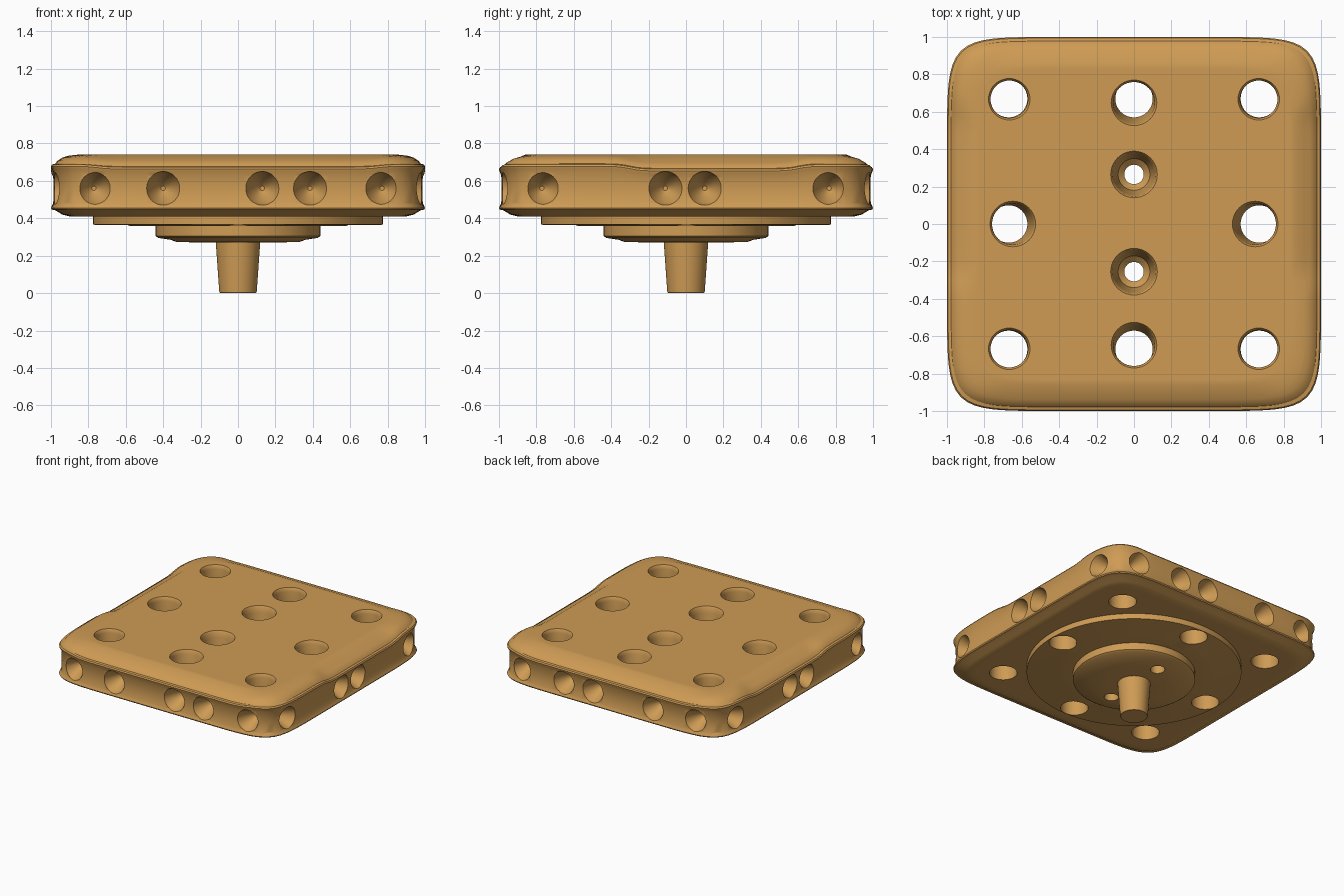
import bpy, bmesh, math
from mathutils import Matrix

if "Cube" in bpy.data.objects:
    bpy.data.objects.remove(bpy.data.objects["Cube"])

mat = bpy.data.materials.new("tan")
mat.diffuse_color = (0.62, 0.33, 0.09, 1)
mat.use_nodes = True
mat.node_tree.nodes["Principled BSDF"].inputs["Base Color"].default_value = mat.diffuse_color


def make_object(name, bm):
    bmesh.ops.recalc_face_normals(bm, faces=bm.faces)
    me = bpy.data.meshes.new(name)
    bm.to_mesh(me)
    bm.free()
    me.materials.append(mat)
    ob = bpy.data.objects.new(name, me)
    bpy.context.collection.objects.link(ob)
    return ob


def skin(bm, rings):
    """Bridge equal rings of points and cap both ends."""
    loops = [[bm.verts.new(p) for p in ring] for ring in rings]
    n = len(loops[0])
    for a, b in zip(loops, loops[1:]):
        for i in range(n):
            j = (i + 1) % n
            bm.faces.new((a[i], a[j], b[j], b[i]))
    bm.faces.new(loops[0][::-1])
    bm.faces.new(loops[-1])


def lathe(bm, profile, matrix=Matrix(), segs=40):
    """Revolve (radius, z, x shift, y shift) rows."""
    rings = []
    for r, z, *shift in profile:
        sx, sy = shift or (0, 0)
        rings.append([matrix @ Matrix.Translation(
            (sx + r * math.cos(t), sy + r * math.sin(t), z)).translation
            for t in (2 * math.pi * i / segs for i in range(segs))])
    skin(bm, rings)


def window(v, lo, hi, soft=0.06):
    return 1 / (1 + math.exp((lo - v) / soft * 2)) / (1 + math.exp((v - hi) / soft * 2))


# Plate: softly squared rings with a lip above and below the side band
def plate_ring(inset, z, n=9, count=192):
    pts = []
    for i in range(count):
        t = 2 * math.pi * i / count
        c, s = math.cos(t), math.sin(t)
        r = (1 - inset) / (abs(c) ** n + abs(s) ** n) ** (1 / n)
        x, y = r * c, r * s
        dip = 0
        if 0.64 < z < 0.735:
            # the top lip sinks along the middle of each side
            dip = 0.025 * window(y, -0.3, 0.6) if abs(x) > abs(y) else 0.015 * window(x, -0.75, 0.75)
        pts.append((x, y, z - dip))
    return pts


bm = bmesh.new()
skin(bm, [plate_ring(*p) for p in (
    (0.13, 0.41), (0.10, 0.41), (0.06, 0.42), (0.025, 0.442), (0.004, 0.447), (0.0, 0.455),
    (0.004, 0.465), (0.012, 0.48), (0.014, 0.56), (0.012, 0.645), (0.003, 0.665),
    (0.0, 0.678), (0.006, 0.688), (0.022, 0.692), (0.035, 0.708), (0.06, 0.724),
    (0.09, 0.734), (0.14, 0.74), (0.17, 0.74))])
plate = make_object("plate", bm)

# Stepped round base under the plate
bm = bmesh.new()
lathe(bm, [(0.775, 0.412), (0.775, 0.367), (0.765, 0.365), (0.60, 0.365), (0.58, 0.36),
           (0.44, 0.36), (0.44, 0.305), (0.425, 0.295), (0.36, 0.285), (0.33, 0.274),
           (0.20, 0.27)], segs=96)
base = make_object("round_base", bm)

# Tapered pin
bm = bmesh.new()
lathe(bm, [(0.12, 0.30), (0.118, 0.26), (0.10, 0.005), (0.096, 0.0)], segs=48)
make_object("pin", bm)

# Cutters: through holes, screw holes and conical side sockets
bm = bmesh.new()
for ix in (-1, 0, 1):
    for iy in (-1, 0, 1):
        if not (ix or iy):
            continue
        mid = ix == 0 or iy == 0
        lean = -0.022 if mid else -0.003
        flare = 0.117 if mid else 0.106
        sx, sy = ix * lean, iy * lean
        lathe(bm, [(0.1, 0.2), (0.1, 0.55), (flare - 0.006, 0.71, sx, sy),
                   (flare, 0.732, sx, sy), (flare + 0.008, 0.745, sx, sy)],
              Matrix.Translation((ix * 0.67, iy * 0.67, 0)))
for y in (-0.255, 0.265):
    lathe(bm, [(0.052, 0.2), (0.052, 0.5), (0.085, 0.53), (0.11, 0.69), (0.117, 0.728),
               (0.128, 0.745)], Matrix.Translation((0, y, 0)))
socket = [(0.012, -0.13), (0.035, -0.11), (0.078, -0.025), (0.09, 0.005), (0.09, 0.05)]
fronts = (-0.77, -0.40, 0.13, 0.385, 0.77)
sides = (-0.77, -0.11, 0.10, 0.765)
for s in (-1, 1):
    for x in fronts:
        lathe(bm, socket, Matrix.Translation((x, s * 0.985, 0.56))
              @ Matrix.Rotation(-s * math.pi / 2, 4, 'X'))
    for y in sides:
        lathe(bm, socket, Matrix.Translation((s * 0.985, y, 0.56))
              @ Matrix.Rotation(s * math.pi / 2, 4, 'Y'))
cutter = make_object("hole_cutter", bm)
cutter.hide_render = True

for ob in (plate, base):
    mod = ob.modifiers.new("holes", 'BOOLEAN')
    mod.operation = 'DIFFERENCE'
    mod.solver = 'EXACT'
    mod.object = cutter
    bpy.context.view_layer.update()
    dg = bpy.context.evaluated_depsgraph_get()
    me = bpy.data.meshes.new_from_object(ob.evaluated_get(dg))
    ob.modifiers.clear()
    ob.data = me
bpy.data.objects.remove(cutter)

# Smooth shading with crisp rims
bpy.ops.object.select_all(action='SELECT')
bpy.context.view_layer.objects.active = plate
bpy.ops.object.shade_smooth_by_angle(angle=math.radians(32))
